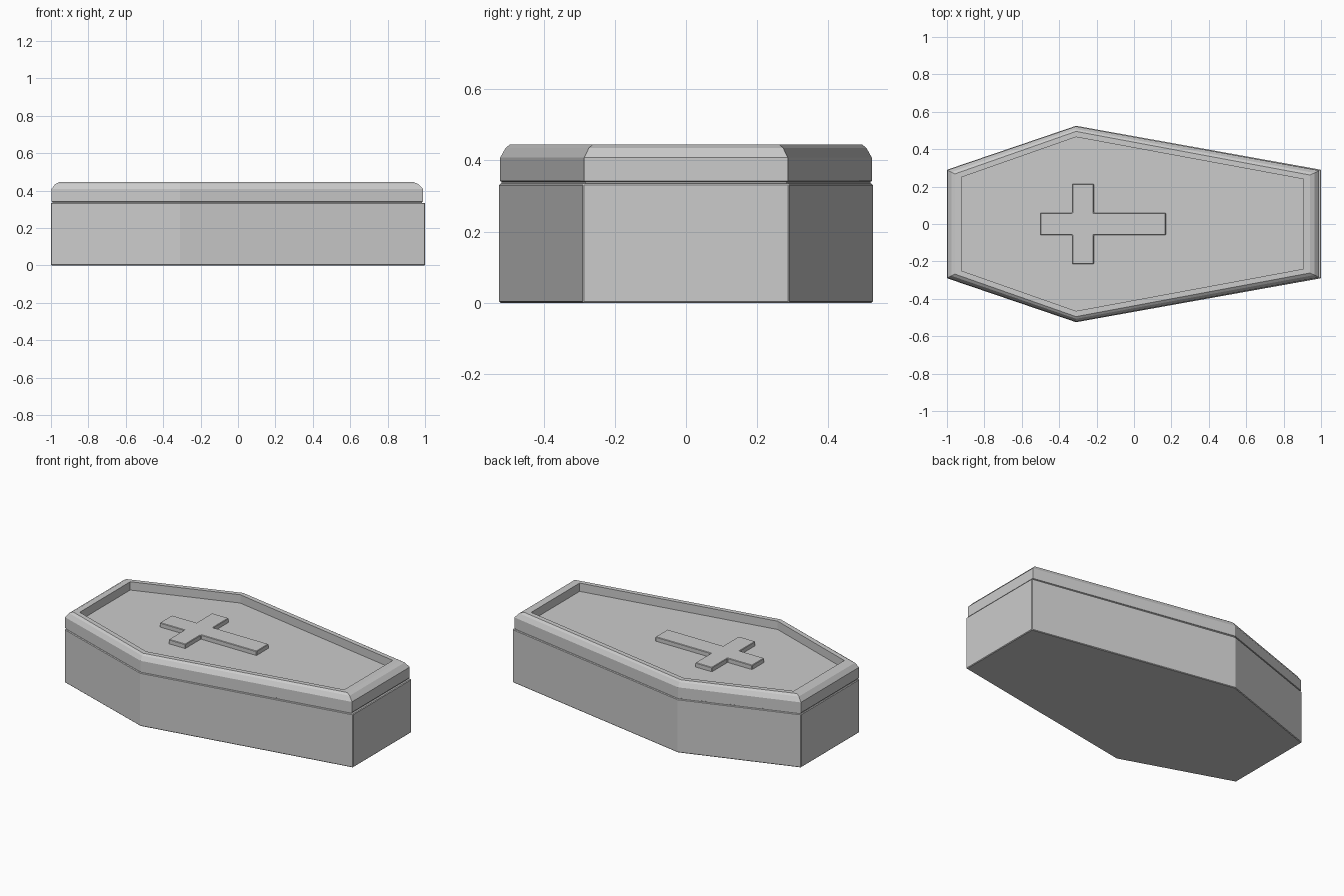
import bpy, bmesh

if "Cube" in bpy.data.objects:
    bpy.data.objects.remove(bpy.data.objects["Cube"])


def ring(left, right, end_l, end_r, peak, z, shoulder=-0.31):
    """Six-sided coffin outline, counter-clockwise, at height z."""
    return [(left, -end_l, z), (shoulder, -peak, z), (right, -end_r, z),
            (right, end_r, z), (shoulder, peak, z), (left, end_l, z)]


def loft(name, rings, bevel=0.0):
    """Closed solid through a stack of equal-length outlines."""
    bm = bmesh.new()
    loops = [[bm.verts.new(p) for p in r] for r in rings]
    n = len(loops[0])
    for a, b in zip(loops, loops[1:]):
        for i in range(n):
            j = (i + 1) % n
            bm.faces.new((a[i], a[j], b[j], b[i]))
    bm.faces.new(loops[0][::-1])
    bm.faces.new(loops[-1])
    bmesh.ops.recalc_face_normals(bm, faces=bm.faces)
    mesh = bpy.data.meshes.new(name)
    bm.to_mesh(mesh)
    bm.free()
    ob = bpy.data.objects.new(name, mesh)
    bpy.context.collection.objects.link(ob)
    if bevel:
        mod = ob.modifiers.new("edge_bevel", 'BEVEL')
        mod.width = bevel
        mod.segments = 1
        mod.limit_method = 'ANGLE'
        mod.angle_limit = 0.6
    return ob


# Box
body = (-1.0, 1.0, 0.29, 0.29, 0.525)
loft("coffin_body", [ring(*body, 0.0), ring(*body, 0.335)], 0.004)

# Lid: straight side, chamfer, flat rim, recessed panel
loft("coffin_lid", [
    ring(-0.993, 0.985, 0.285, 0.283, 0.518, 0.333),
    ring(-0.993, 0.985, 0.285, 0.283, 0.518, 0.340),
    ring(-0.998, 0.990, 0.288, 0.286, 0.522, 0.342),
    ring(-0.998, 0.990, 0.288, 0.286, 0.522, 0.408),
    ring(-0.977, 0.965, 0.277, 0.273, 0.507, 0.435),
    ring(-0.957, 0.940, 0.268, 0.262, 0.495, 0.445),
    ring(-0.922, 0.905, 0.250, 0.240, 0.465, 0.445),
    ring(-0.922, 0.905, 0.250, 0.240, 0.465, 0.393),
])

# Raised cross on the panel
half = [(-0.50, 0.06), (-0.33, 0.06), (-0.33, 0.215), (-0.215, 0.215),
        (-0.215, 0.06), (0.17, 0.06)]
outline = [(x, -y) for x, y in half] + half[::-1]
loft("lid_cross", [[(x, y, z) for x, y in outline] for z in (0.388, 0.42)], 0.003)
